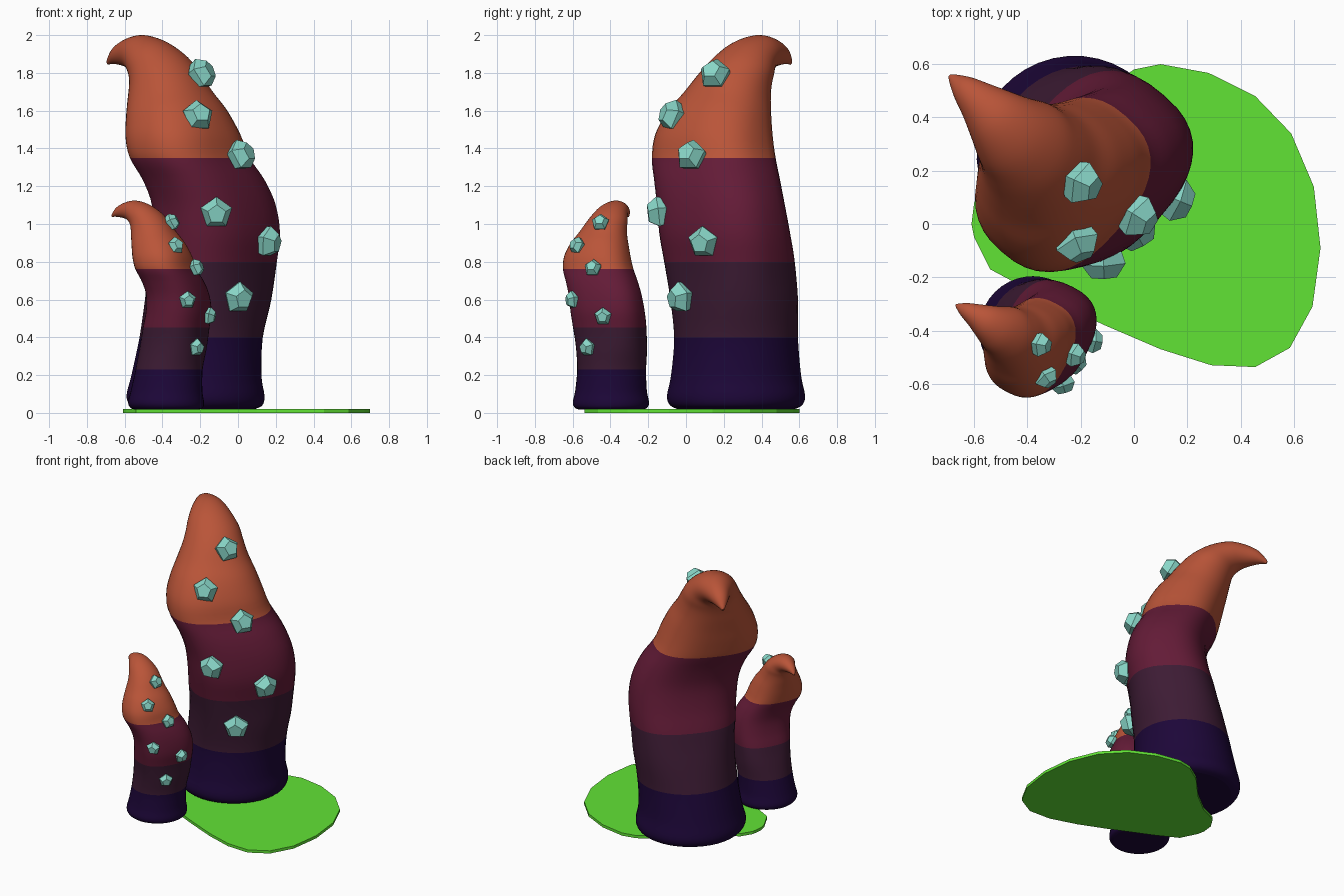
import bpy, bmesh, math
from mathutils import Vector, Matrix

if "Cube" in bpy.data.objects:
    bpy.data.objects.remove(bpy.data.objects["Cube"])


def material(name, rgb):
    m = bpy.data.materials.new(name)
    m.diffuse_color = (*rgb, 1)
    m.use_nodes = True
    m.node_tree.nodes["Principled BSDF"].inputs["Base Color"].default_value = m.diffuse_color
    return m


NAVY = material("deep navy", (0.012, 0.002, 0.040))
PLUM = material("dark plum", (0.046, 0.011, 0.034))
MAROON = material("maroon", (0.125, 0.011, 0.038))
ORANGE = material("burnt orange", (0.49, 0.090, 0.040))
TEAL = material("pale teal", (0.25, 0.68, 0.58))
GREEN = material("grass green", (0.12, 0.77, 0.036))


def finish(bm, name, mats, smooth=False):
    bmesh.ops.recalc_face_normals(bm, faces=bm.faces)
    me = bpy.data.meshes.new(name)
    for f in bm.faces:
        f.smooth = smooth and len(f.verts) < 20
    bm.to_mesh(me)
    bm.free()
    for m in mats:
        me.materials.append(m)
    ob = bpy.data.objects.new(name, me)
    bpy.context.collection.objects.link(ob)
    return ob


# Horn shape: bend direction, sideways direction, reference point of the bend plane
ALONG = Vector((-0.75, 0.66, 0))
ACROSS = Vector((0.66, 0.75, 0))
HOOK = Vector((-0.39, 0.275, 0))
BASE = Vector((-0.22, 0.265, 0))
BANDS = (0.40, 0.80, 1.35)

# upright rings: centre x, y, z, half depth along bend, half width across
LOWER = [(-.22, .265, .02, .31, .31), (-.22, .265, .04, .35, .35),
         (-.225, .265, .09, .365, .368), (-.22, .265, .2, .345, .345),
         (-.195, .265, .4, .32, .335), (-.158, .255, .6, .315, .35),
         (-.133, .23, .8, .305, .37), (-.115, .205, .95, .295, .378),
         (-.128, .185, 1.1, .28, .375), (-.18, .165, 1.23, .275, .37),
         (-.255, .147, 1.35, .272, .362)]
# tilted rings: outer (s, z), inner (s, z) in the bend plane, half width, sideways shift
UPPER = [(-.425, 1.48, .11, 1.45, .338, -.03), (-.355, 1.61, .13, 1.55, .292, -.03),
         (-.27, 1.71, .15, 1.64, .242, -.022), (-.19, 1.81, .165, 1.71, .205, -.01),
         (-.10, 1.895, .18, 1.76, .18, 0), (.02, 1.967, .20, 1.795, .15, 0),
         (.15, 2.0, .235, 1.82, .115, .005), (.26, 1.983, .285, 1.835, .08, .01),
         (.35, 1.94, .34, 1.845, .05, .012), (.40, 1.885, .385, 1.847, .022, .012),
         (.415, 1.86, .405, 1.843, .008, .012)]


def spine():
    """Rings as 7-vectors (centre, half-depth vector, half width), smoothed."""
    keys = []
    for x, y, z, a, b in LOWER:
        keys.append(Vector((x, y, z, *(ALONG * a), b)))
    for so, zo, si, zi, b, t in UPPER:
        o = HOOK + ALONG * so + ACROSS * t + Vector((0, 0, zo))
        i = HOOK + ALONG * si + ACROSS * t + Vector((0, 0, zi))
        keys.append(Vector((*((o + i) / 2), *((i - o) / 2), b)))
    out = []
    for k in range(len(keys) - 1):
        p0, p1 = keys[max(k - 1, 0)], keys[k]
        p2, p3 = keys[k + 1], keys[min(k + 2, len(keys) - 1)]
        for j in range(4):
            t = j / 4
            out.append(0.5 * (2 * p1 + (p2 - p0) * t + (2 * p0 - 5 * p1 + 4 * p2 - p3) * t * t
                              + (3 * p1 - p0 - 3 * p2 + p3) * t ** 3))
    return out + [keys[-1]]


RINGS = spine()
# gem centres on the big horn
GEMS = [(-.20, .155, 1.79), (-.215, -.065, 1.57), (.01, .03, 1.36),
        (-.115, -.135, 1.06), (.15, .095, .905), (0, -.02, .61)]


def horn(name, matrix):
    bm = bmesh.new()
    n, loops = 40, []
    for r in RINGS:
        c, a, b = Vector(r[0:3]), Vector(r[3:6]), ACROSS * r[6]
        # the middle of the horn is slightly squarish
        sq = 0.5 * max(0, min(1, (r[2] - .4) / .3, (1.8 - r[2]) / .4))
        size = 1 - .11 * sq
        loop = []
        for i in range(n):
            u, v = math.cos(i * math.tau / n), math.sin(i * math.tau / n)
            u, v = (math.copysign(abs(w) ** (2 / (2 + sq)), w) * size for w in (u, v))
            loop.append(bm.verts.new(c + a * u + b * v))
        loops.append(loop)
    for lo, hi in zip(loops, loops[1:]):
        for i in range(n):
            bm.faces.new((lo[i], lo[(i + 1) % n], hi[(i + 1) % n], hi[i]))
    bm.faces.new(loops[0])
    bm.faces.new(loops[-1])
    # cut level edges between the colour bands
    for z in BANDS:
        bmesh.ops.bisect_plane(bm, geom=bm.verts[:] + bm.edges[:] + bm.faces[:], dist=0.002,
                               plane_co=(0, 0, z), plane_no=(0, 0, 1))
    for f in bm.faces:
        f.material_index = sum(f.calc_center_median().z > z for z in BANDS)
    bm.transform(matrix)
    finish(bm, name, (NAVY, PLUM, MAROON, ORANGE), True)


def gem(name, pos, matrix, radius=0.088):
    # faceted stone with a pentagon facing away from the horn
    pos = Vector(pos)
    c = min((Vector(r[0:3]) for r in RINGS), key=lambda p: (p - pos).length)
    rot = (pos - c).to_track_quat('Z', 'Y').to_matrix().to_4x4()
    bm = bmesh.new()
    for r, h in ((.57, .75), (.99, .15), (.85, -.3), (.5, -.7)):
        for i in range(5):
            t = math.tau * (i + .25) / 5
            bm.verts.new((r * math.cos(t) * radius, r * math.sin(t) * radius, h * radius))
    bmesh.ops.convex_hull(bm, input=bm.verts[:])
    bmesh.ops.dissolve_limit(bm, angle_limit=0.02, verts=bm.verts[:], edges=bm.edges[:])
    bm.transform(matrix @ Matrix.Translation(pos) @ rot)
    finish(bm, name, (TEAL,))


# big horn, and a smaller turned copy in front of it
small = (Matrix.Translation((-.378, -.397, .006)) @ Matrix.Rotation(math.radians(14), 4, 'Z')
         @ Matrix.Diagonal((.55, .55, .559, 1)) @ Matrix.Translation(-BASE))
for label, mat in (("big", Matrix.Identity(4)), ("small", small)):
    horn(label + "_horn", mat)
    for i, p in enumerate(GEMS):
        gem(f"{label}_horn_gem_{i + 1}", p, mat)

# thin grass patch
OUTLINE = [(.1, .6), (.28, .567), (.455, .48), (.59, .34), (.675, .14), (.70, -.09),
           (.67, -.31), (.585, -.465), (.455, -.537), (.29, -.53), (.1, -.47), (-.11, -.38),
           (-.39, -.25), (-.54, -.17), (-.60, -.05), (-.61, .0), (-.6, .08), (-.55, .16),
           (-.42, .22), (-.28, .33), (-.12, .5), (0, .58)]
bm = bmesh.new()
face = bm.faces.new([bm.verts.new((x, y, 0)) for x, y in OUTLINE])
top = bmesh.ops.extrude_face_region(bm, geom=[face], use_keep_orig=True)
bmesh.ops.translate(bm, vec=(0, 0, .02), verts=[v for v in top["geom"] if isinstance(v, bmesh.types.BMVert)])
finish(bm, "grass_patch", (GREEN,))
